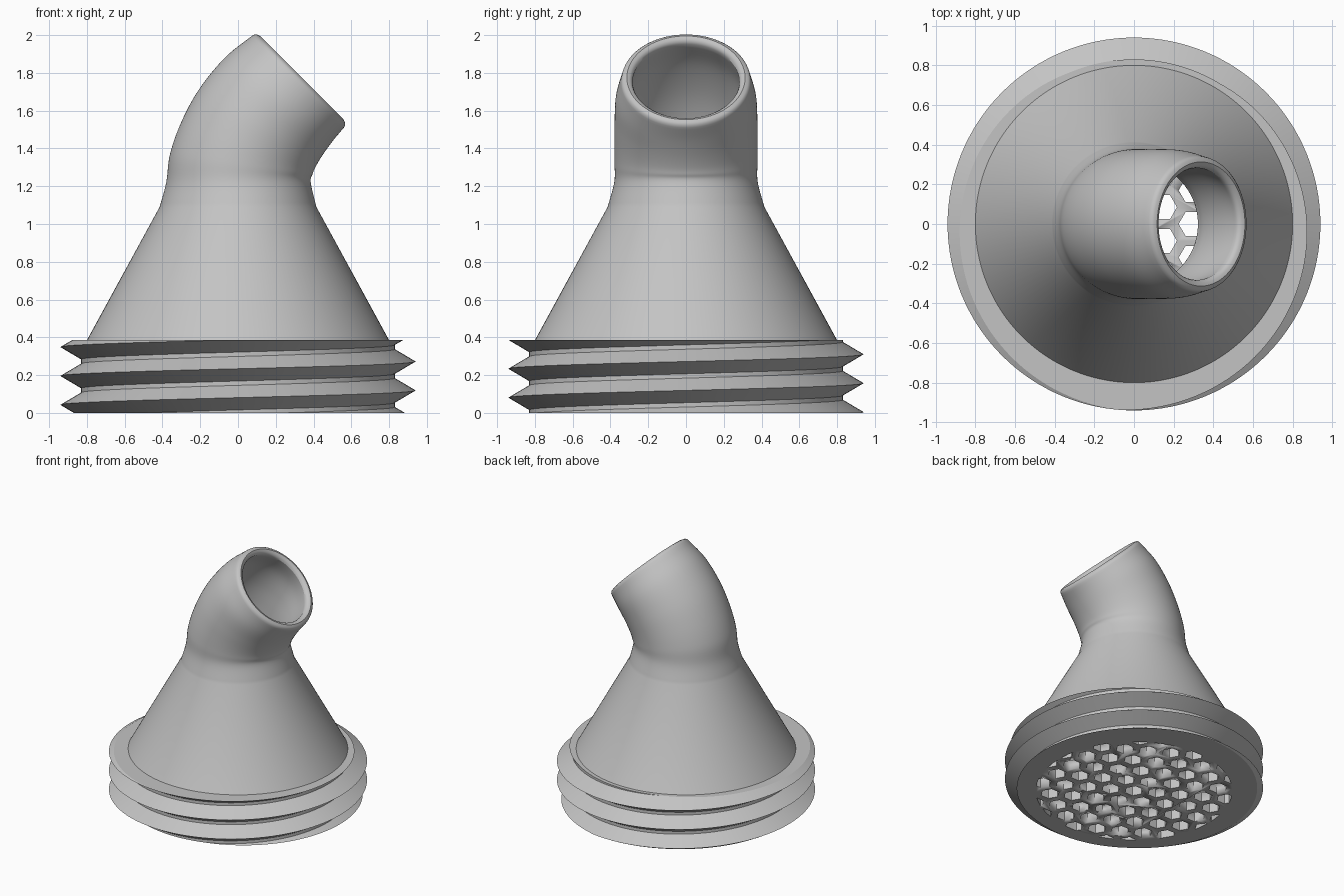
import bpy, bmesh, math
from mathutils import Vector

TAU = 2 * math.pi
SEG = 128
TOP = 0.385          # top of the threaded base
INNER = 0.715        # bore of the base

cube = bpy.data.objects.get("Cube")
if cube:
    bpy.data.objects.remove(cube, do_unlink=True)

grey = bpy.data.materials.new("plain_grey")
grey.use_nodes = True
grey.diffuse_color = (0.55, 0.55, 0.55, 1)
grey.node_tree.nodes["Principled BSDF"].inputs["Base Color"].default_value = grey.diffuse_color


def finish(bm, name):
    """Turn a bmesh into a named, shaded object."""
    bmesh.ops.recalc_face_normals(bm, faces=bm.faces)
    mesh = bpy.data.meshes.new(name)
    bm.to_mesh(mesh)
    bm.free()
    mesh.materials.append(grey)
    obj = bpy.data.objects.new(name, mesh)
    bpy.context.collection.objects.link(obj)
    bpy.ops.object.select_all(action='DESELECT')
    obj.select_set(True)
    bpy.context.view_layer.objects.active = obj
    bpy.ops.object.shade_smooth_by_angle(angle=math.radians(30))
    return obj


def skin(bm, rows, closed):
    """Join neighbouring rows of vertices with quads."""
    for a, b in zip(rows, rows[1:]):
        n = len(a)
        for i in range(n if closed else n - 1):
            j = (i + 1) % n
            bm.faces.new((a[i], a[j], b[j], b[i]))


# Threaded base: a helical wall trimmed flat at both ends
def build_base():
    bm = bmesh.new()
    pitch, crest_z = 0.153, 0.119
    profile = [(0.94, 0.0), (0.83, 0.065), (0.83, 0.088)]
    rows = []
    for turn in range(-3, 5):
        for r, dz in profile:
            z = crest_z + turn * pitch + dz
            rows.append([bm.verts.new((r * math.cos(TAU * i / SEG), r * math.sin(TAU * i / SEG),
                                       z + pitch * i / SEG)) for i in range(SEG + 1)])
    skin(bm, rows, False)
    bmesh.ops.remove_doubles(bm, verts=bm.verts, dist=1e-4)
    for z, normal in ((0, (0, 0, -1)), (TOP, (0, 0, 1))):
        bmesh.ops.bisect_plane(bm, geom=bm.verts[:] + bm.edges[:] + bm.faces[:], dist=1e-5,
                               plane_co=(0, 0, z), plane_no=normal, clear_outer=True)

    def extend(edges, r, z):
        geom = bmesh.ops.extrude_edge_only(bm, edges=edges)["geom"]
        for v in geom:
            if isinstance(v, bmesh.types.BMVert):
                flat = Vector((v.co.x, v.co.y)).normalized() * r
                v.co = (flat.x, flat.y, z)
        return [e for e in geom if isinstance(e, bmesh.types.BMEdge) and e.is_boundary]

    def rim(z):
        return [e for e in bm.edges if e.is_boundary and all(abs(v.co.z - z) < 1e-3 for v in e.verts)]

    low, high = rim(0), rim(TOP)
    extend(high, INNER, TOP)
    extend(extend(low, INNER, 0), INNER, TOP)
    return finish(bm, "threaded_base")


# Hollow cone and bent spout: sections are (left x, left z, right x, right z, half depth)
def level(r, z):
    return Vector((-r, z, r, z, r))


def mouth(r, depth):
    x, z = 0.338 + depth * math.sqrt(0.5), 1.774 + depth * math.sqrt(0.5)
    d = r * math.sqrt(0.5)
    return Vector((x - d, z + d, x + d, z - d, r))


def smooth_path(points, steps=6):
    """Catmull-Rom through the sections."""
    pts = [points[0] * 2 - points[1]] + points + [points[-1] * 2 - points[-2]]
    out = []
    for a, b, c, d in zip(pts, pts[1:], pts[2:], pts[3:]):
        for s in range(steps):
            t = s / steps
            out.append((b * 2 + (c - a) * t + (a * 2 - b * 5 + c * 4 - d) * t ** 2
                        + (b * 3 - a - c * 3 + d) * t ** 3) * 0.5)
    return out + [points[-1]]


def shrink(s, wall):
    mid = Vector(((s[0] + s[2]) / 2, (s[1] + s[3]) / 2))
    half = Vector((s[2], s[3])) - mid
    half *= 1 - wall / half.length
    return Vector((mid.x - half.x, mid.y - half.y, mid.x + half.x, mid.y + half.y, s[4] - wall))


def build_body():
    spout = smooth_path([
        level(0.415, 1.09),
        Vector((-0.38, 1.22, 0.385, 1.22, 0.38)),
        Vector((-0.36, 1.37, 0.395, 1.265, 0.378)),
        Vector((-0.30, 1.54, 0.412, 1.305, 0.378)),
        Vector((-0.205, 1.715, 0.448, 1.365, 0.378)),
        Vector((-0.07, 1.88, 0.502, 1.44, 0.372)),
        mouth(0.344, -0.03)])
    lip = [mouth(0.34, -0.016), mouth(0.33, -0.006), mouth(0.313, 0),
           mouth(0.297, -0.006), mouth(0.287, -0.016)]
    inside = [shrink(s, 0.062) for s in reversed(spout)]
    sections = [level(0.80, TOP)] + spout + lip + inside + [level(INNER, TOP)]
    bm = bmesh.new()
    rows = []
    for xl, zl, xr, zr, w in sections:
        ring = []
        for i in range(SEG):
            c, s = math.cos(TAU * i / SEG), math.sin(TAU * i / SEG)
            ring.append(bm.verts.new(((xl + xr + c * (xr - xl)) / 2, w * s,
                                      (zl + zr + c * (zr - zl)) / 2)))
        rows.append(ring)
    skin(bm, rows + rows[:1], True)
    return finish(bm, "cone_and_spout")


# Honeycomb strainer plate: a disc cut by a lattice of hexagonal prisms
def build_plate():
    thick, pitch, hole = 0.08, 0.17, 0.12
    bm = bmesh.new()
    for col in range(-6, 7):
        for row in range(-6, 7):
            x = col * pitch * math.sqrt(0.75)
            y = (row + (col % 2) / 2) * pitch
            if math.hypot(x, y) < INNER + hole / 2:
                made = bmesh.ops.create_cone(bm, cap_ends=True, segments=6, depth=0.4,
                                             radius1=hole / math.sqrt(3), radius2=hole / math.sqrt(3))
                # point one corner of every hexagon along x
                first = made["verts"][0].co
                turn = -math.atan2(first.y, first.x)
                for v in made["verts"]:
                    a = math.atan2(v.co.y, v.co.x) + turn
                    r = math.hypot(v.co.x, v.co.y)
                    v.co = (x + r * math.cos(a), y + r * math.sin(a), v.co.z)
    cutter = finish(bm, "hole_cutter")
    cutter.hide_render = True

    bm = bmesh.new()
    bmesh.ops.create_cone(bm, cap_ends=True, segments=SEG, depth=thick,
                          radius1=INNER + 0.002, radius2=INNER + 0.002)
    bmesh.ops.translate(bm, verts=bm.verts, vec=(0, 0, thick / 2))
    plate = finish(bm, "strainer_plate")
    cut = plate.modifiers.new("holes", 'BOOLEAN')
    cut.operation = 'DIFFERENCE'
    cut.solver = 'EXACT'
    cut.object = cutter
    bpy.ops.object.modifier_apply(modifier=cut.name)
    bpy.data.objects.remove(cutter, do_unlink=True)
    return plate


build_base()
build_body()
build_plate()
